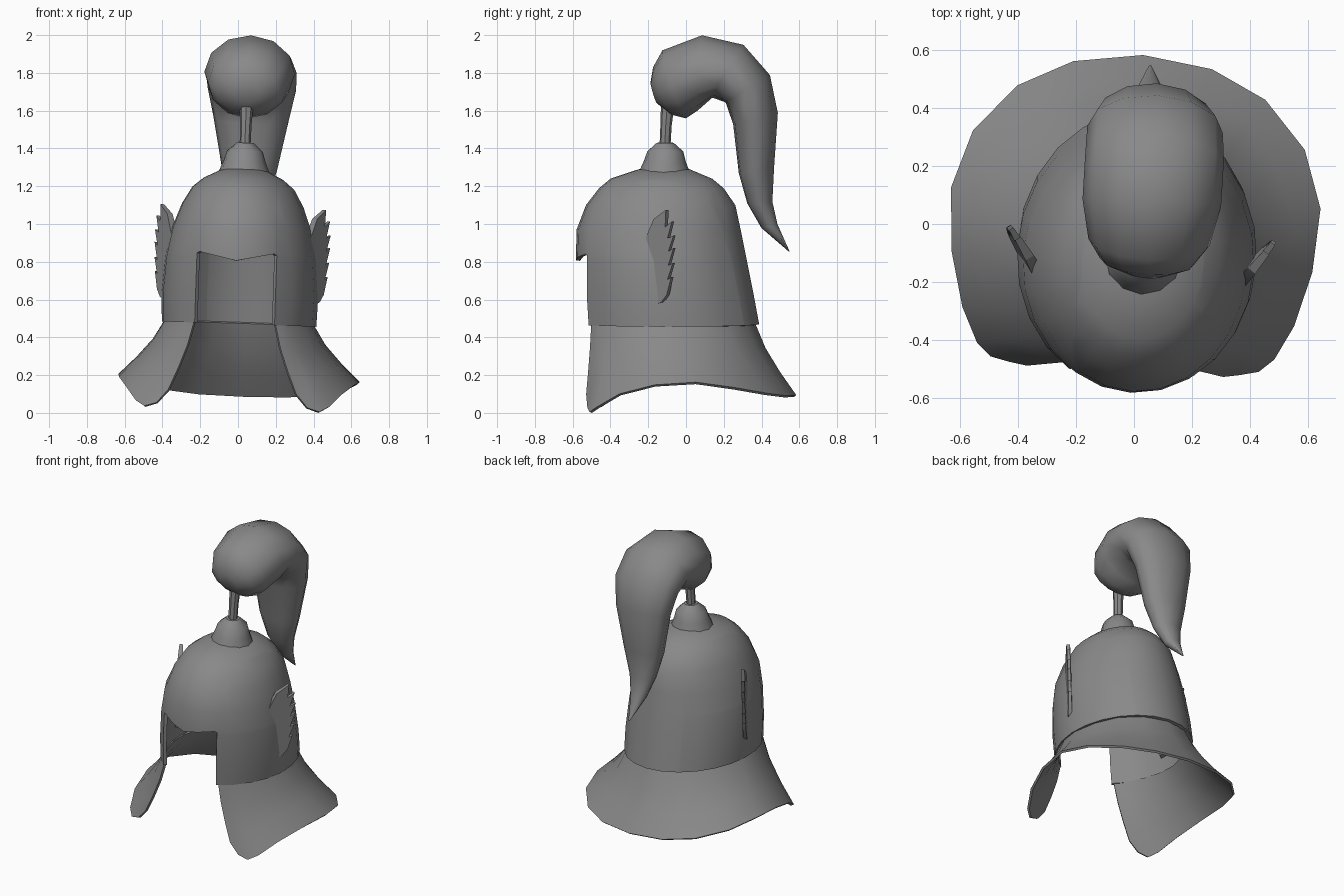
import bpy, bmesh, math
from mathutils import Matrix, Vector

if "Cube" in bpy.data.objects:
    bpy.data.objects.remove(bpy.data.objects["Cube"])

steel = bpy.data.materials.new("grey steel")
steel.diffuse_color = (0.25, 0.25, 0.25, 1)
steel.use_nodes = True
steel.node_tree.nodes["Principled BSDF"].inputs["Base Color"].default_value = steel.diffuse_color

# The whole helmet leans and turns slightly about a pivot
POSE = (Matrix.Translation((0.012, 0, 0.5)) @ Matrix.Rotation(math.radians(2.0), 4, 'Y')
        @ Matrix.Rotation(math.radians(-3.3), 4, 'Z') @ Matrix.Translation((0, 0, -0.5)))


def loft(rings, closed=True, cap_start=False, cap_end=False):
    """Skin a list of equally long point rows."""
    bm = bmesh.new()
    rows = [[bm.verts.new(p) for p in r] for r in rings]
    n = len(rows[0])
    for a, b in zip(rows, rows[1:]):
        for i in range(n if closed else n - 1):
            j = (i + 1) % n
            bm.faces.new((a[i], a[j], b[j], b[i]))
    if cap_start:
        bm.faces.new(rows[0][::-1])
    if cap_end:
        bm.faces.new(rows[-1])
    bmesh.ops.recalc_face_normals(bm, faces=bm.faces[:])
    return bm


def finish(bm, name, thickness=0, angle=40):
    me = bpy.data.meshes.new(name)
    bm.to_mesh(me)
    bm.free()
    me.materials.append(steel)
    ob = bpy.data.objects.new(name, me)
    bpy.context.collection.objects.link(ob)
    bpy.ops.object.select_all(action='DESELECT')
    ob.select_set(True)
    bpy.context.view_layer.objects.active = ob
    if thickness:
        mod = ob.modifiers.new("shell", 'SOLIDIFY')
        mod.thickness = thickness
        mod.offset = -1
        bpy.ops.object.modifier_apply(modifier=mod.name)
    bpy.ops.object.shade_smooth_by_angle(angle=math.radians(angle))
    ob.matrix_world = POSE
    return ob


# Dome: egg-shaped rings (z, half width, front y, back y)
def egg(z, w, yf, yb, n=24):
    yc = yf + (yb - yf) * 0.5
    out = []
    for i in range(n):
        t = 2 * math.pi * i / n
        r = (yb - yc) if math.cos(t) > 0 else (yc - yf)
        out.append((w * math.sin(t), yc + r * math.cos(t), z))
    return out


DOME = [(0.47, 0.41, -0.575, 0.388), (0.62, 0.415, -0.58, 0.36), (0.82, 0.40, -0.585, 0.32),
        (0.97, 0.37, -0.58, 0.29), (1.10, 0.322, -0.53, 0.262), (1.19, 0.27, -0.46, 0.20),
        (1.24, 0.21, -0.40, 0.14), (1.29, 0.11, -0.25, 0.02)]
bm = loft([egg(*r) for r in DOME], cap_end=True)

# Face opening: slice along its borders and remove the faces between
OW, OZ = 0.212, 0.84
for co, no in (((OW, 0, 0), (1, 0, 0)), ((-OW, 0, 0), (1, 0, 0)), ((0, 0, OZ), (0, 0, 1))):
    bmesh.ops.bisect_plane(bm, geom=bm.verts[:] + bm.edges[:] + bm.faces[:], plane_co=co, plane_no=no)
gone = []
for f in bm.faces:
    c = f.calc_center_median()
    if abs(c.x) < OW and c.y < -0.2 and c.z < OZ:
        gone.append(f)
bmesh.ops.delete(bm, geom=gone, context='FACES')
for v in bm.verts:                                   # brow dips to a point
    if abs(v.co.z - OZ) < 0.002 and abs(v.co.x) < OW - 0.005 and v.co.y < -0.2:
        v.co.z = 0.85 - 0.045 * (1 - abs(v.co.x) / OW)
finish(bm, "helmet_dome", 0.022)

# Neck and cheek skirt: top edge to flared rim, half listed and mirrored
TOP = [(0, .365), (.16, .325), (.28, .23), (.355, .09), (.395, -.08), (.385, -.2),
       (.35, -.31), (.30, -.40), (.27, -.44), (.245, -.47), (.215, -.49)]
RIM = [(0, .585, .095), (.24, .55, .10), (.43, .455, .12), (.575, .29, .155), (.64, .09, .185),
       (.625, -.13, .17), (.575, -.32, .12), (.515, -.44, .05), (.465, -.485, .02),
       (.40, -.50, .04), (.34, -.51, .11)]


def skirt_row(f):
    h = f ** 1.3
    half = [Vector((t[0] + (r[0] - t[0]) * h, t[1] + (r[1] - t[1]) * h, 0.48 + (r[2] - 0.48) * f))
            for t, r in zip(TOP, RIM)]
    return [Vector((-p.x, p.y, p.z)) for p in half[:0:-1]] + half


finish(loft([skirt_row(f) for f in (0, 0.35, 0.68, 1)], closed=False), "flared_skirt", 0.015)


# Knob and stem: round sections (z, radius, centre y)
def circle(z, r, yc, n):
    return [(r * math.cos(2 * math.pi * i / n), yc + r * math.sin(2 * math.pi * i / n), z) for i in range(n)]


KNOB = [(1.22, .15, -.115), (1.28, .133, -.115), (1.33, .112, -.113), (1.385, .095, -.11), (1.43, .045, -.11)]
finish(loft([circle(*k, 12) for k in KNOB], cap_start=True, cap_end=True), "crown_knob")
STEM = [(1.40, .029, -.112), (1.52, .030, -.106), (1.66, .037, -.095)]
finish(loft([circle(*s, 8) for s in STEM], cap_start=True, cap_end=True), "plume_stem")

# Plume: elliptical sections (outer y, z, inner y, z, half width)
PLUME = [(-.188, 1.75, -.155, 1.64, .07), (-.175, 1.83, -.08, 1.58, .165), (-.125, 1.92, 0, 1.56, .21),
         (.085, 2.0, .06, 1.60, .24), (.305, 1.95, .14, 1.67, .24), (.445, 1.79, .21, 1.645, .235),
         (.487, 1.59, .25, 1.53, .20), (.467, 1.3, .28, 1.27, .145), (.458, 1.12, .325, 1.11, .095),
         (.485, 1.0, .40, .98, .055), (.55, .855, .543, .857, .005)]
sections = []
for yo, zo, yi, zi, w in PLUME:
    o, i = Vector((0, yo, zo)), Vector((0, yi, zi))
    mid, arm = (o + i) / 2, (o - i) / 2
    sections.append([mid + arm * math.cos(a) + Vector((w * math.sin(a), 0, 0))
                     for a in (2 * math.pi * k / 12 for k in range(12))])
finish(loft(sections, cap_start=True, cap_end=True), "plume", angle=60)

# Side wings: serrated plates angled out and back (u along the plate, z)
WING = [(0, .57), (.10, .60), (.135, .64), (.165, .735), (.14, .72), (.175, .81), (.145, .795),
        (.18, .89), (.145, .87), (.18, .955), (.14, .94), (.17, 1.03), (.125, 1.0), (.13, 1.09),
        (.05, 1.04), (0, .94)]
for side, label in ((1, "right"), (-1, "left")):
    bm = bmesh.new()
    start, along = Vector((.355, -.18, 0)), Vector((.58, .81, 0))
    across = Vector((.81, -.58, 0)) * 0.016
    faces = []
    for s in (1, -1):
        pts = []
        for u, z in WING:
            p = start + along * u + across * s * (1.25 - 4 * u)
            pts.append(bm.verts.new((side * p.x, p.y, z)))
        bm.faces.new(pts)
        faces.append(pts)
    for k in range(len(WING)):
        j = (k + 1) % len(WING)
        bm.faces.new((faces[0][k], faces[0][j], faces[1][j], faces[1][k]))
    bmesh.ops.recalc_face_normals(bm, faces=bm.faces[:])
    finish(bm, label + "_wing", angle=30)
